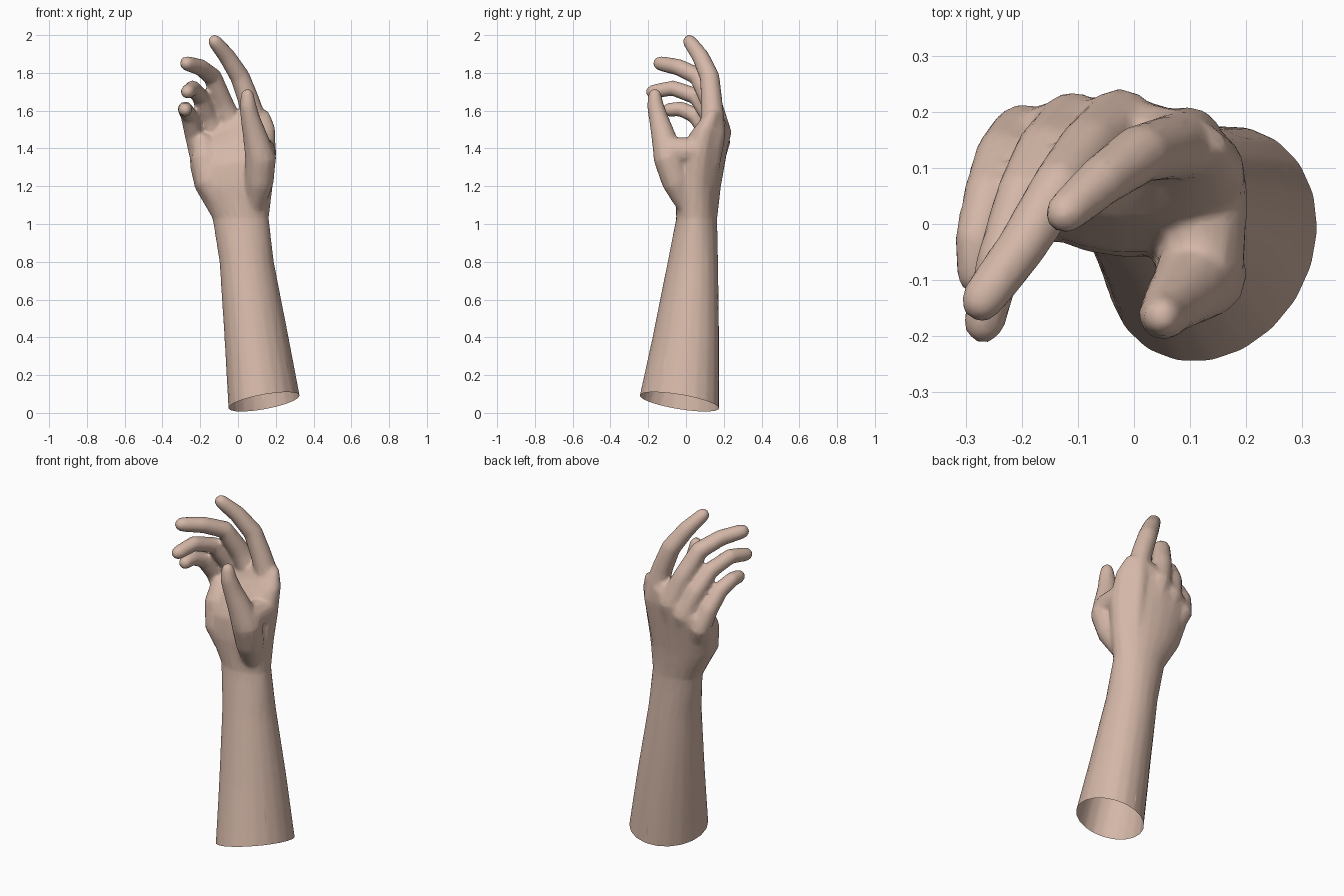
import bpy, bmesh, math
from mathutils import Vector

if "Cube" in bpy.data.objects:
    bpy.data.objects.remove(bpy.data.objects["Cube"])

bm = bmesh.new()


def loft(rings):
    """Skin a closed solid through a list of point rings."""
    vs = [[bm.verts.new(p) for p in r] for r in rings]
    n = len(vs[0])
    for a, b in zip(vs, vs[1:]):
        for i in range(n):
            j = (i + 1) % n
            bm.faces.new((a[i], a[j], b[j], b[i]))
    bm.faces.new(vs[0][::-1])
    bm.faces.new(vs[-1])


def body_ring(x0, x1, y0, y1, z, tilt, skew, n=20):
    """Oval from its x and y limits, stretched diagonally by skew, leaning by tilt."""
    pts = []
    for i in range(n):
        a = 2 * math.pi * i / n
        c, s = math.cos(a), math.sin(a + skew)
        x = (x0 + x1) / 2 + (x1 - x0) / 2 * c
        y = (y0 + y1) / 2 + (y1 - y0) / 2 * s
        pts.append((x, y, z + tilt * x))
    return pts


def finger(path, n=12):
    """Round tube through (x, y, z, radius) points with a domed tip."""
    p = [Vector(q[:3]) for q in path]
    r = [q[3] for q in path]
    d = (p[-1] - p[-2]).normalized()
    tip, rt = p[-1].copy(), r[-1]
    for a in (35, 62, 82):
        p.append(tip + d * rt * math.sin(math.radians(a)))
        r.append(rt * math.cos(math.radians(a)))
    rings = []
    for i, c in enumerate(p):
        t = (p[min(i + 1, len(p) - 1)] - p[max(i - 1, 0)]).normalized()
        u = (Vector((1, 0, 0)) - t * t.x).normalized()
        v = t.cross(u)
        rings.append([c + r[i] * (u * math.cos(k * 2 * math.pi / n) + v * math.sin(k * 2 * math.pi / n))
                      for k in range(n)])
    loft(rings)


# forearm, wrist and palm
loft([body_ring(*s) for s in (
    (-.045, .355, -.278, .175, -.08, 0, .12),
    (-.053, .333, -.253, .176, .06, 0, .12),
    (-.072, .268, -.178, .176, .40, 0, .1),
    (-.098, .190, -.097, .17, .80, 0, .03),
    (-.135, .163, -.052, .165, 1.03, 0, -.05),
    (-.228, .185, -.06, .185, 1.20, .05, -.12),
    (-.253, .202, -.05, .207, 1.33, .15, -.15),
    (-.26, .198, .01, .225, 1.45, .3, -.15),
    (-.24, .165, .07, .222, 1.52, .45, -.1),
    (-.19, .09, .10, .195, 1.575, .6, -.1))])

# index, middle, ring, little finger, each starting inside the palm
finger([(.08, .10, 1.15, .05), (.095, .145, 1.48, .066), (.083, .14, 1.57, .062), (.055, .135, 1.66, .057),
        (.01, .125, 1.78, .053), (-.06, .075, 1.89, .046), (-.122, .02, 1.965, .038)])
finger([(0, .10, 1.15, .05), (-.025, .175, 1.49, .068), (-.08, .135, 1.64, .056),
        (-.135, .065, 1.78, .05), (-.20, -.04, 1.83, .045), (-.27, -.135, 1.85, .04)])
finger([(-.06, .09, 1.15, .05), (-.11, .175, 1.44, .063), (-.16, .13, 1.57, .052),
        (-.20, .055, 1.675, .046), (-.24, -.07, 1.72, .042), (-.267, -.175, 1.70, .038)])
finger([(-.10, .07, 1.12, .045), (-.20, .155, 1.38, .062), (-.235, .12, 1.48, .05),
        (-.26, .05, 1.575, .045), (-.28, -.03, 1.61, .041), (-.28, -.09, 1.605, .037)])

# thumb and the ball of the thumb
finger([(.085, .01, 1.08, .05), (.112, -.05, 1.22, .077), (.12, -.09, 1.35, .083),
        (.092, -.118, 1.46, .066), (.065, -.145, 1.56, .052), (.052, -.163, 1.63, .045),
        (.05, -.165, 1.68, .036)])

# web between thumb and index finger
finger([(.095, .11, 1.42, .08), (.13, .04, 1.385, .074), (.122, -.07, 1.385, .076)])

# heel of the hand on the little-finger side
finger([(-.09, .03, 1.08, .045), (-.15, .04, 1.22, .077), (-.17, .07, 1.35, .08),
        (-.18, .10, 1.42, .06)])

bmesh.ops.recalc_face_normals(bm, faces=bm.faces)
mesh = bpy.data.meshes.new("forearm_and_hand")
bm.to_mesh(mesh)
bm.free()
arm = bpy.data.objects.new("forearm_and_hand", mesh)
bpy.context.collection.objects.link(arm)
bpy.context.view_layer.objects.active = arm
arm.select_set(True)

# blend the parts into one skin and thin it out
m = arm.modifiers.new("blend", 'REMESH')
m.mode = 'VOXEL'
m.voxel_size = .01
m = arm.modifiers.new("soften", 'SMOOTH')
m.factor, m.iterations = .5, 8
m = arm.modifiers.new("thin", 'DECIMATE')
m.ratio = .12
for name in ("blend", "soften", "thin"):
    bpy.ops.object.modifier_apply(modifier=name)

# slanted open cut at the elbow end
bm = bmesh.new()
bm.from_mesh(arm.data)
bmesh.ops.bisect_plane(bm, geom=bm.verts[:] + bm.edges[:] + bm.faces[:], dist=1e-5,
                       plane_co=(.135, -.035, .058), plane_no=(-.21, .19, 1), clear_inner=True)
bm.to_mesh(arm.data)
bm.free()

skin = bpy.data.materials.new("skin")
skin.diffuse_color = (.66, .475, .39, 1)
skin.use_nodes = True
skin.node_tree.nodes["Principled BSDF"].inputs["Base Color"].default_value = skin.diffuse_color
arm.data.materials.clear()
arm.data.materials.append(skin)
bpy.ops.object.shade_smooth_by_angle(angle=math.radians(60))
